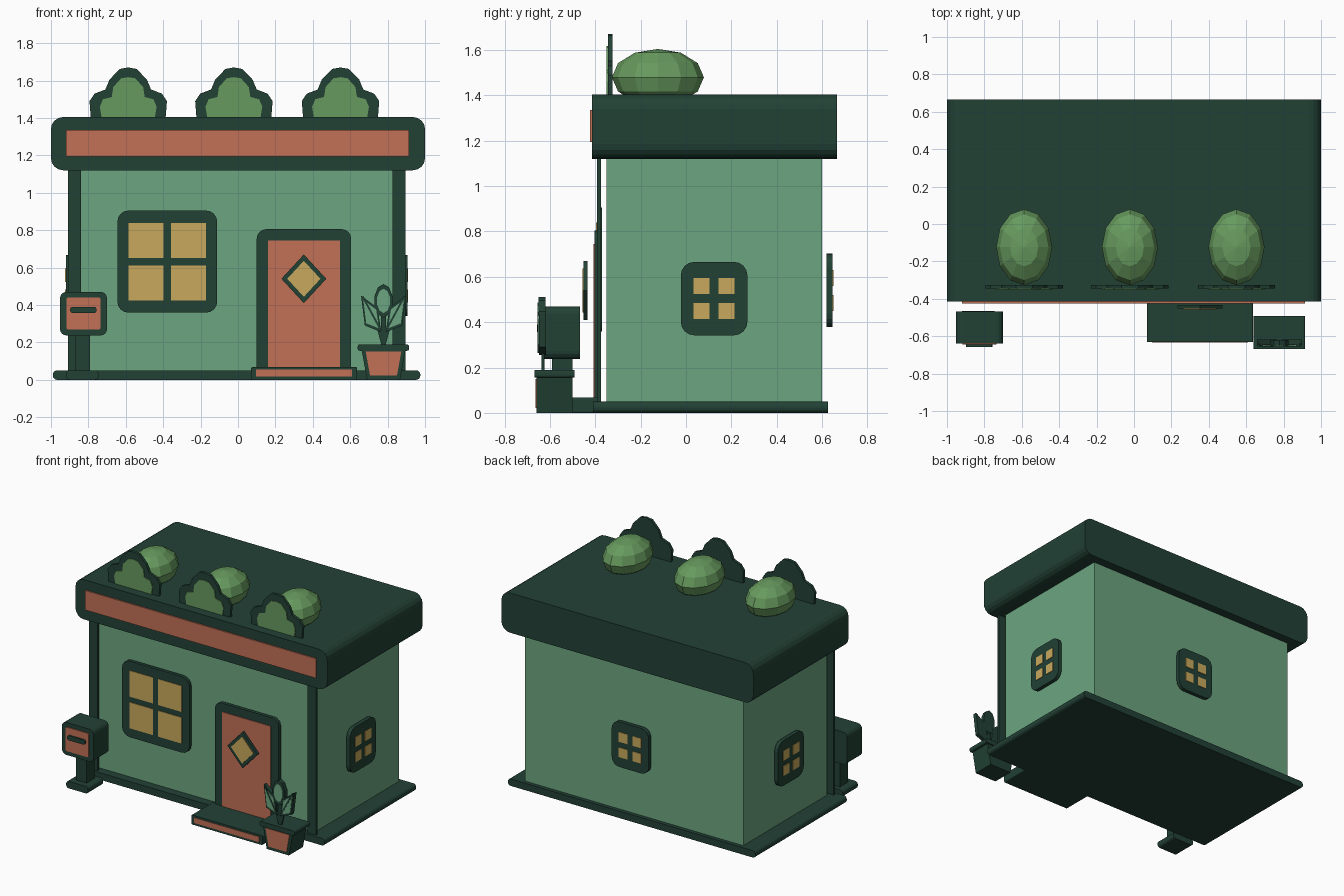
import bpy, bmesh, math
from mathutils import Matrix

cube = bpy.data.objects.get("Cube")
if cube:
    bpy.data.objects.remove(cube)


def material(name, rgb):
    lin = [((c / 255 + 0.055) / 1.055) ** 2.4 for c in rgb] + [1]
    m = bpy.data.materials.new(name)
    m.use_nodes = True
    m.diffuse_color = lin
    m.node_tree.nodes["Principled BSDF"].inputs["Base Color"].default_value = lin
    return m


DARK = material("dark_green", (34, 65, 53))
WALL = material("wall_green", (108, 165, 128))
CLAY = material("terracotta", (194, 112, 86))
GOLD = material("window_gold", (201, 169, 92))
LEAF = material("leaf_green", (103, 154, 94))


def finish(name, bm, mat):
    bmesh.ops.recalc_face_normals(bm, faces=bm.faces)
    me = bpy.data.meshes.new(name)
    bm.to_mesh(me)
    bm.free()
    me.materials.append(mat)
    ob = bpy.data.objects.new(name, me)
    bpy.context.collection.objects.link(ob)
    return ob


def prism(name, pts, d0, d1, mat, axis="y"):
    """Extrude a flat (u, z) profile between two depths along x or y."""
    bm = bmesh.new()
    place = (lambda u, v, d: (u, d, v)) if axis == "y" else (lambda u, v, d: (d, u, v))
    rows = [[bm.verts.new(place(u, v, d)) for u, v in pts] for d in (d0, d1)]
    bm.faces.new(rows[0])
    bm.faces.new(rows[1])
    for i in range(len(pts)):
        j = (i + 1) % len(pts)
        bm.faces.new((rows[0][i], rows[0][j], rows[1][j], rows[1][i]))
    return finish(name, bm, mat)


def rect(u0, u1, v0, v1, r=0.0, rb=None, seg=4):
    """Rectangle with corner radius r (rb for the bottom corners)."""
    rb = r if rb is None else rb
    pts = []
    for k, (u, v, s, t, q) in enumerate(((u1, v1, -1, -1, r), (u0, v1, 1, -1, r),
                                         (u0, v0, 1, 1, rb), (u1, v0, -1, 1, rb))):
        if q == 0:
            pts.append((u, v))
            continue
        for i in range(seg + 1):
            a = math.pi / 2 * (k + i / seg)
            pts.append((u + s * q + q * math.cos(a), v + t * q + q * math.sin(a)))
    return pts


def mirrored(half, cu):
    """Close a left half profile (offsets from cu), mirrored to the right."""
    right = [(-u, v) for u, v in reversed(half) if u != 0]
    return [(cu + u, v) for u, v in half + right]


def inset(pts, f):
    cu = sum(p[0] for p in pts) / len(pts)
    cv = sum(p[1] for p in pts) / len(pts)
    return [(cu + (u - cu) * f, cv + (v - cv) * f) for u, v in pts]


def window(name, cu, cv, w, h, r, near, far, back, front, axis="y"):
    """Rounded frame with four panes running from near to far off the centre."""
    prism(name + "_frame", rect(cu - w, cu + w, cv - h, cv + h, r), back, front, DARK, axis)
    out = front + math.copysign(0.004, front - back)
    for i, su in enumerate((-1, 1)):
        for j, sv in enumerate((-1, 1)):
            us = sorted((cu + su * near, cu + su * far))
            vs = sorted((cv + sv * near, cv + sv * far))
            prism(f"{name}_pane_{i}{j}", rect(*us, *vs), front, out, GOLD, axis)


# House shell
prism("floor_slab", rect(-0.99, 0.975, 0, 0.05, 0.022), -0.41, 0.627, DARK)
prism("walls", rect(-0.875, 0.86, 0.05, 1.15), -0.35, 0.6, WALL)
prism("roof", rect(-1, 1, 1.12, 1.405, 0.065), -0.415, 0.665, DARK)
prism("sign_panel", rect(-0.92, 0.915, 1.195, 1.335), -0.424, -0.415, CLAY)
for side, u in (("right", -0.875), ("left", 0.86)):
    prism(side + "_post", rect(u - 0.035, u + 0.035, 0.04, 1.13), -0.392, -0.375, DARK)

# Windows
window("front_window", -0.378, 0.632, 0.267, 0.273, 0.06, 0.02, 0.207, -0.37, -0.393)
window("back_window", -0.01, 0.54, 0.147, 0.162, 0.06, 0.02, 0.09, 0.62, 0.647)
window("left_window", 0.124, 0.504, 0.147, 0.162, 0.06, 0.02, 0.09, 0.878, 0.905, "x")
window("right_window", 0.124, 0.504, 0.147, 0.162, 0.06, 0.02, 0.09, -0.893, -0.92, "x")

# Door and step
prism("door_frame", rect(0.1, 0.605, 0.05, 0.805, 0.05, 0), -0.403, -0.378, DARK)
prism("door_panel", rect(0.16, 0.545, 0.06, 0.745), -0.409, -0.403, CLAY)
diamond = mirrored([(0, 0.41), (-0.12, 0.54), (0, 0.67)], 0.352)
prism("door_window_frame", diamond, -0.452, -0.434, DARK)
prism("door_window_pane", inset(diamond, 0.74), -0.456, -0.452, GOLD)
prism("step", rect(0.07, 0.637, 0, 0.068, 0.008), -0.63, -0.38, DARK)
prism("step_panel", rect(0.095, 0.61, 0.017, 0.055), -0.634, -0.63, CLAY)

# Mailbox
prism("mailbox_foot", rect(-0.92, -0.745, 0, 0.05, 0.02), -0.635, -0.465, DARK)
prism("mailbox_post", rect(-0.872, -0.79, 0.04, 0.25), -0.59, -0.5, DARK)
prism("mailbox_body", rect(-0.952, -0.7, 0.237, 0.47, 0.035), -0.638, -0.467, DARK)
prism("mailbox_panel", rect(-0.918, -0.735, 0.268, 0.44, 0.012), -0.645, -0.638, CLAY)
prism("mailbox_slot", rect(-0.897, -0.757, 0.357, 0.39, 0.012), -0.657, -0.645, DARK)

# Potted plant
PX = 0.778
prism("pot_body", mirrored([(-0.088, 0), (-0.118, 0.165)], PX), -0.66, -0.5, DARK)
prism("pot_panel", mirrored([(-0.072, 0.022), (-0.095, 0.15)], PX), -0.664, -0.66, CLAY)
prism("pot_rim", rect(0.64, 0.915, 0.155, 0.19, 0.012), -0.668, -0.492, DARK)
prism("plant_stem", rect(PX - 0.013, PX + 0.013, 0.18, 0.36), -0.638, -0.624, DARK)
tall = [(PX + 0.05 * math.sin(a), 0.422 + 0.09 * math.cos(a))
        for a in (i * math.pi / 5 for i in range(10))]
prism("middle_leaf", tall, -0.65, -0.62, DARK)
prism("middle_leaf_face", inset(tall, 0.72), -0.654, -0.65, WALL)
for side, s in (("right", -1), ("left", 1)):
    leaf = [(PX + s * u, v) for u, v in
            ((0.12, 0.45), (0.032, 0.385), (0.012, 0.255), (0.1, 0.29))]
    rib = [(PX + s * u, v) for u, v in
           ((0.117, 0.445), (0.106, 0.445), (0.008, 0.265), (0.02, 0.265))]
    twig = [(PX + s * u, v) for u, v in
            ((0, 0.2), (0.015, 0.2), (0.035, 0.275), (0.012, 0.275))]
    prism(side + "_leaf", leaf, -0.648, -0.618, DARK)
    prism(side + "_leaf_face", inset(leaf, 0.78), -0.652, -0.648, WALL)
    prism(side + "_leaf_rib", rib, -0.654, -0.64, DARK)
    prism(side + "_leaf_twig", twig, -0.638, -0.624, DARK)

# Roof bushes: cut-out board in front, faceted round bush behind
board = [(-0.2, 1.4), (-0.207, 1.49), (-0.18, 1.53), (-0.122, 1.552),
         (-0.1, 1.605), (-0.045, 1.662), (0, 1.67)]
face = [(-0.143, 1.405), (-0.152, 1.46), (-0.135, 1.5), (-0.088, 1.512),
        (-0.08, 1.565), (-0.038, 1.612), (0, 1.618)]
for i, cx in enumerate((-0.587, -0.022, 0.548)):
    prism(f"bush_board_{i}", mirrored(board, cx), -0.345, -0.325, DARK)
    prism(f"bush_board_face_{i}", mirrored(face, cx), -0.35, -0.345, LEAF)
    bm = bmesh.new()
    bmesh.ops.create_uvsphere(bm, u_segments=12, v_segments=6, radius=1)
    bmesh.ops.transform(bm, verts=bm.verts, matrix=Matrix.Translation((cx, -0.124, 1.48))
                        @ Matrix.Diagonal((0.15, 0.203, 0.125, 1)))
    finish(f"round_bush_{i}", bm, LEAF)
